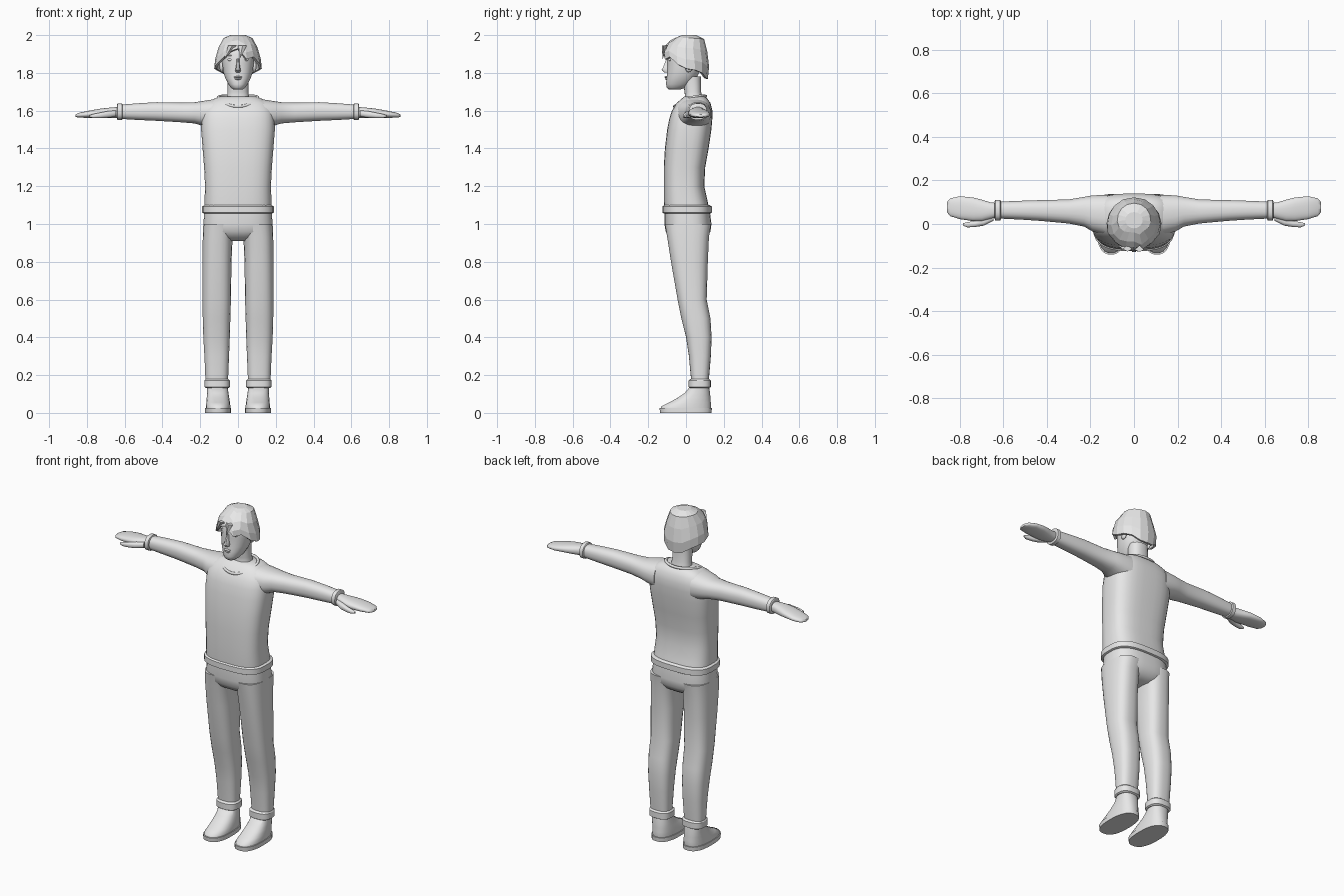
import bpy, bmesh, math
from mathutils import Vector

grey = bpy.data.materials.new("light grey")
grey.diffuse_color = (0.8, 0.8, 0.8, 1)


def finish(name, bm, mirror=False, angle=40):
    bmesh.ops.recalc_face_normals(bm, faces=bm.faces)
    me = bpy.data.meshes.new(name)
    bm.to_mesh(me)
    bm.free()
    ob = bpy.data.objects.new(name, me)
    bpy.context.collection.objects.link(ob)
    me.materials.append(grey)
    if angle:
        bpy.ops.object.select_all(action='DESELECT')
        ob.select_set(True)
        bpy.context.view_layer.objects.active = ob
        bpy.ops.object.shade_smooth_by_angle(angle=math.radians(angle))
    if mirror:
        ob.modifiers.new("mirror", 'MIRROR')
    return ob


def skin(bm, rows, cap_end=True):
    n = len(rows[0])
    for r0, r1 in zip(rows, rows[1:]):
        for i in range(n):
            j = (i + 1) % n
            bm.faces.new((r0[i], r0[j], r1[j], r1[i]))
    bm.faces.new(rows[0])
    if cap_end:
        bm.faces.new(rows[-1])


def loft(name, rings, axis='Z', e=2.4, n=24, mirror=False, angle=40):
    """Rings are (position, low u, high u, low v, high v) across the axis."""
    bm = bmesh.new()
    rows = []
    for p, u0, u1, v0, v1 in rings:
        row = []
        for i in range(n):
            a = math.tau * (i + 0.5) / n
            c, s = math.cos(a), math.sin(a)
            u = (u0 + u1) / 2 + (u1 - u0) / 2 * math.copysign(abs(c) ** (2 / e), c)
            v = (v0 + v1) / 2 + (v1 - v0) / 2 * math.copysign(abs(s) ** (2 / e), s)
            row.append(bm.verts.new((u, v, p) if axis == 'Z' else (p, u, v)))
        rows.append(row)
    skin(bm, rows)
    return finish(name, bm, mirror, angle)


def centred(rings):
    return [(z, -w, w, y0, y1) for z, w, y0, y1 in rings]


def blob(name, loc, size, mirror=False):
    bm = bmesh.new()
    bmesh.ops.create_uvsphere(bm, u_segments=12, v_segments=8, radius=1)
    for v in bm.verts:
        v.co = Vector([a * b + c for a, b, c in zip(v.co, size, loc)])
    return finish(name, bm, mirror, 60)


# Shirt body and hem
loft("shirt", centred([
    (1.07, .178, -.115, .125), (1.12, .178, -.118, .115), (1.2, .175, -.118, .097),
    (1.3, .18, -.118, .102), (1.4, .188, -.112, .12), (1.5, .196, -.1, .135),
    (1.56, .194, -.088, .14), (1.6, .188, -.075, .14), (1.64, .165, -.05, .13),
    (1.662, .13, -.025, .115), (1.674, .1, -.01, .1)]), e=3, n=32, angle=60)
loft("shirt_hem", centred([
    (1.056, .182, -.118, .13), (1.06, .19, -.125, .137),
    (1.093, .19, -.125, .137), (1.1, .178, -.116, .125)]), e=3, n=32, angle=30)

# Sleeves, wrist bands, hands
loft("sleeve", [
    (.12, -.055, .135, 1.5, 1.662), (.19, -.035, .132, 1.52, 1.651),
    (.23, -.012, .125, 1.532, 1.645), (.3, .002, .113, 1.538, 1.643),
    (.43, .014, .11, 1.546, 1.645), (.52, .02, .107, 1.55, 1.64),
    (.62, .025, .103, 1.556, 1.632)], 'X', mirror=True, angle=60)
loft("wrist_band", [
    (.612, .022, .106, 1.555, 1.634), (.615, .015, .111, 1.55, 1.639),
    (.637, .015, .111, 1.55, 1.639), (.64, .022, .106, 1.555, 1.634)],
    'X', mirror=True, angle=30)
loft("hand", [
    (.62, .035, .095, 1.565, 1.62), (.66, .022, .1, 1.56, 1.618),
    (.7, .012, .112, 1.56, 1.614), (.74, .013, .122, 1.562, 1.609),
    (.8, .022, .128, 1.562, 1.598), (.845, .036, .118, 1.563, 1.588),
    (.86, .055, .1, 1.567, 1.58)], 'X', mirror=True, angle=60)
loft("thumb", [
    (.645, .015, .05, 1.568, 1.602), (.69, -.008, .03, 1.562, 1.598),
    (.73, -.014, .014, 1.56, 1.59), (.765, -.016, .009, 1.56, 1.583),
    (.785, -.008, .004, 1.565, 1.576)], 'X', n=12, mirror=True, angle=60)

# Trousers
loft("trouser_seat", centred([
    (1.08, .178, -.113, .125), (1.0, .184, -.115, .135), (.96, .184, -.108, .13),
    (.93, .14, -.085, .11), (.91, .07, -.05, .08)]), e=2.8, n=32, angle=60)
loft("trouser_leg", [
    (1.0, .012, .184, -.112, .133), (.93, .028, .187, -.1, .122),
    (.8, .034, .188, -.08, .116), (.6, .037, .188, -.045, .11),
    (.5, .04, .187, -.025, .13), (.4, .043, .184, 0, .136),
    (.3, .047, .178, .015, .132), (.16, .053, .172, .028, .12)],
    e=2.7, mirror=True, angle=60)
loft("trouser_cuff", [
    (.132, .05, .17, .02, .124), (.137, .043, .177, .013, .132),
    (.172, .043, .177, .013, .132), (.18, .052, .172, .025, .122)],
    e=2.7, mirror=True, angle=30)

# Shoes
loft("shoe", [
    (.02, .04, .17, -.135, .132), (.035, .04, .17, -.132, .134),
    (.055, .042, .168, -.09, .132), (.08, .046, .166, -.045, .13),
    (.105, .05, .164, -.008, .128), (.14, .055, .165, .022, .122)],
    mirror=True, angle=60)
loft("shoe_sole", [
    (0, .036, .174, -.138, .136), (.025, .036, .174, -.141, .138)],
    e=2.5, mirror=True)

# Neck and rolled neckline
loft("neck", centred([
    (1.62, .07, -.03, .1), (1.67, .06, -.005, .088), (1.7, .055, -.008, .08),
    (1.78, .055, -.02, .08)]), angle=60)
curve = bpy.data.curves.new("neckline", 'CURVE')
curve.dimensions = '3D'
curve.bevel_depth = .008
curve.bevel_resolution = 2
spline = curve.splines.new('POLY')
spline.points.add(27)
spline.use_cyclic_u = True
for i, p in enumerate(spline.points):
    a = math.tau * i / 28
    p.co = (.105 * math.sin(a), .022 - .083 * math.cos(a),
            1.649 - .027 * math.cos(a) + .018 * math.sin(a) ** 2, 1)
curve.materials.append(grey)
bpy.context.collection.objects.link(bpy.data.objects.new("neckline", curve))

# Head and face
loft("head", centred([
    (1.712, .025, -.09, -.03), (1.722, .038, -.102, .0), (1.74, .052, -.106, .03),
    (1.77, .067, -.104, .055), (1.8, .077, -.1, .07), (1.85, .084, -.098, .088),
    (1.9, .086, -.1, .092), (1.94, .078, -.085, .085), (1.97, .05, -.045, .06)]),
    e=2.2, angle=60)
loft("nose", centred([
    (1.875, .007, -.105, -.08), (1.83, .011, -.122, -.08),
    (1.815, .016, -.131, -.08), (1.802, .012, -.115, -.08)]), n=8)
blob("upper_lip", (0, -.103, 1.778), (.022, .011, .005))
blob("lower_lip", (0, -.102, 1.768), (.018, .01, .005))
blob("eye", (.04, -.083, 1.87), (.015, .01, .008), True)
blob("eyebrow", (.042, -.085, 1.892), (.02, .01, .004), True)
blob("ear", (.086, .015, 1.835), (.012, .022, .032), True)

# Faceted hair cap with an uneven lower edge
profile = [(2.0, .04, -.02, .055), (1.982, .082, -.072, .095), (1.93, .105, -.125, .11),
           (1.84, .13, -.118, .123), (1.76, .112, -.1, .115)]
edge_right = [1.93, 1.872, 1.885, 1.845, 1.822, 1.815, 1.8, 1.772, 1.768]
edge_left = [1.93, 1.915, 1.875, 1.84, 1.822, 1.815, 1.8, 1.772, 1.768]


def extents(z):
    for a, b in zip(profile, profile[1:]):
        if z >= b[0]:
            t = (a[0] - z) / (a[0] - b[0])
            return [p + (q - p) * t for p, q in zip(a[1:], b[1:])]
    return profile[-1][1:]


bm = bmesh.new()
rows = []
for t in (0, .09, .38, .72, 1):
    row = []
    for i in range(16):
        low = edge_right[i] if i <= 8 else edge_left[16 - i]
        z = 2.0 + (low - 2.0) * t
        w, y0, y1 = extents(z)
        a = math.tau * i / 16
        row.append(bm.verts.new((w * math.sin(a),
                                 (y0 + y1) / 2 - (y1 - y0) / 2 * math.cos(a), z)))
    rows.append(row)
skin(bm, rows, cap_end=False)
hair = finish("hair", bm, angle=0)
solid = hair.modifiers.new("thickness", 'SOLIDIFY')
solid.thickness = .014
solid.offset = -1

# Loose fringe strands: tapered flat locks
for k, (top, tip) in enumerate([((.025, -.118, 1.945), (.008, -.124, 1.872)),
                                ((-.03, -.116, 1.945), (-.075, -.098, 1.868))]):
    bm = bmesh.new()
    base = [bm.verts.new((top[0] + dx, top[1] + dy, top[2]))
            for dx, dy in ((-.022, 0), (0, -.01), (.022, 0), (0, .02))]
    end = bm.verts.new(tip)
    bm.faces.new(base)
    for i in range(4):
        bm.faces.new((base[i], base[(i + 1) % 4], end))
    finish("fringe_lock_%d" % (k + 1), bm, angle=0)
